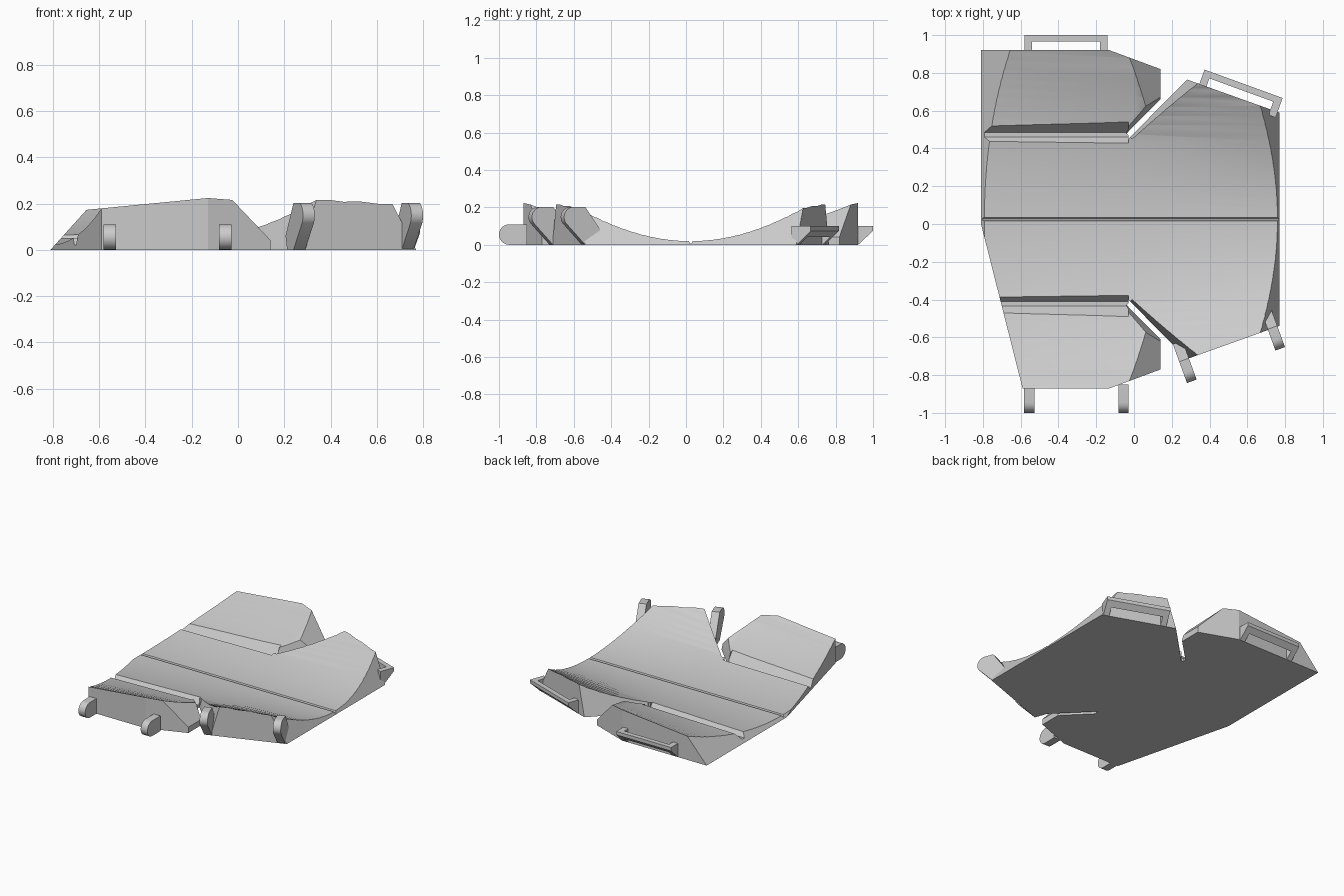
import bpy, bmesh, math
from mathutils import Matrix, Vector

if "Cube" in bpy.data.objects:
    bpy.data.objects.remove(bpy.data.objects["Cube"])

grey = bpy.data.materials.new("light_grey")
grey.use_nodes = True
grey.diffuse_color = (0.6, 0.6, 0.6, 1)
grey.node_tree.nodes["Principled BSDF"].inputs["Base Color"].default_value = (0.6, 0.6, 0.6, 1)

AXIS = 0.025  # y of the symmetry line


def to_object(name, bm, matrix=None):
    if matrix:
        bm.transform(matrix)
    bmesh.ops.recalc_face_normals(bm, faces=bm.faces)
    mesh = bpy.data.meshes.new(name)
    bm.to_mesh(mesh)
    bm.free()
    mesh.materials.append(grey)
    obj = bpy.data.objects.new(name, mesh)
    bpy.context.collection.objects.link(obj)
    return obj


def extrude(points, vector):
    bm = bmesh.new()
    face = bm.faces.new([bm.verts.new(p) for p in points])
    result = bmesh.ops.extrude_face_region(bm, geom=[face], use_keep_orig=True)
    moved = [v for v in result["geom"] if isinstance(v, bmesh.types.BMVert)]
    bmesh.ops.translate(bm, vec=vector, verts=moved)
    return bm


def bar(name, profile, x0, x1, matrix=None):
    """Profile of (y, z) points swept along local x."""
    return to_object(name, extrude([(x0, y, z) for y, z in profile], (x1 - x0, 0, 0)), matrix)


def cut(obj, cutters):
    bpy.ops.object.select_all(action="DESELECT")
    obj.select_set(True)
    bpy.context.view_layer.objects.active = obj
    for cutter in cutters:
        mod = obj.modifiers.new("cut", "BOOLEAN")
        mod.operation = "DIFFERENCE"
        mod.solver = "EXACT"
        mod.object = cutter
        bpy.ops.object.modifier_apply(modifier=mod.name)


def smooth(obj, angle=20):
    bpy.ops.object.select_all(action="DESELECT")
    obj.select_set(True)
    bpy.context.view_layer.objects.active = obj
    bpy.ops.object.shade_smooth_by_angle(angle=math.radians(angle))


def plate(name, outline, planes):
    """Thick slab with sloping sides trimmed by planes."""
    bm = extrude([(x, y, 0) for x, y in outline], (0, 0, 0.4))
    for co, no in planes:
        bmesh.ops.bisect_plane(bm, geom=bm.verts[:] + bm.edges[:] + bm.faces[:],
                               plane_co=co, plane_no=Vector(no).normalized(), clear_outer=True)
        bmesh.ops.holes_fill(bm, edges=[e for e in bm.edges if e.is_boundary])
    return to_object(name, bm)


def mirrored(points, side):
    return [(x, AXIS + side * v) for x, v in points]


# Dished top: a trough whose curvature tightens towards +x
def dish_cutter():
    bm = bmesh.new()
    rings = []
    for x, k in ((-1, 0.15), (0, 0.27), (1, 0.6)):
        ring = []
        for i in range(45):
            v = -1.1 + 2.2 * i / 44
            ring.append(bm.verts.new((x, AXIS + v, 0.02 + k * v * v)))
        ring += [bm.verts.new((x, AXIS + y, 1)) for y in (1.1, -1.1)]
        rings.append(ring)
    for a, b in zip(rings, rings[1:]):
        for i in range(len(a)):
            j = (i + 1) % len(a)
            bm.faces.new((a[i], a[j], b[j], b[i]))
    bm.faces.new(rings[0])
    bm.faces.new(rings[-1])
    bmesh.ops.triangulate(bm, faces=[f for f in bm.faces if len(f.verts) == 4])
    return to_object("dish_cutter", bm)


cutters = [dish_cutter()]

# Centre crease, long grooves and diagonal slots
cutters.append(bar("crease_cutter", [(0.02, 0.008), (0.03, 0.008), (0.044, 0.04), (0.006, 0.04)], -1, 1))
groove = [(0.435, 0.02), (0.46, 0.02), (0.68, 0.3), (0.225, 0.3)]
wedge = [(-0.009, -0.01), (0.009, -0.01), (0.088, 0.3), (-0.088, 0.3)]
for side in (1, -1):
    cutters.append(bar("groove_cutter", [(AXIS + side * v, z) for v, z in groove], -1, -0.03))
    turn = Matrix.Translation((-0.03, AXIS + side * 0.445, 0)) @ Matrix.Rotation(side * math.pi / 4, 4, "Z")
    cutters.append(bar("slot_cutter", wedge, 0, 0.6, turn))

# Plates
left_planes = [((-0.81, 0, 0), (-1, 0, 0.9)), ((-0.81, 0, 0), (-0.87, -0.22, 0))]
half = [(0.8, 0.554), (0.28, 0.74), (-0.03, 0.425), (-0.03, 0.44), (-0.85, 0.44)]
main_outline = mirrored(half, 1) + mirrored(half, -1)[::-1]
plates = [plate("main_plate", main_outline, left_planes + [((0.77, 0, 0), (1, 0, 0.52))])]
wing = [(-0.85, 0.44), (-0.03, 0.44), (-0.03, 0.465), (0.14, 0.635),
        (0.14, 0.795), (-0.13, 0.895), (-0.85, 0.895)]
for side, name in ((1, "back_wing"), (-1, "front_wing")):
    plates.append(plate(name, mirrored(wing, side), left_planes + [((0.18, 0, 0), (1, 0, 0.95))]))
for p in plates:
    cut(p, cutters)
    smooth(p)
for c in cutters:
    bpy.data.objects.remove(c)


# Hinge lugs with a round pierced end
def lug(name, x, y, degrees, centre, root, start, end):
    cy, cz = centre
    arc = []
    for i in range(13):
        a = math.radians(start + (end - start) * i / 12)
        arc.append((cy + 0.055 * math.cos(a), cz + 0.055 * math.sin(a)))
    place = Matrix.Translation((x, y, 0)) @ Matrix.Rotation(math.radians(degrees), 4, "Z")
    obj = bar(name, arc + root, -0.027, 0.027, place)
    circle = [(cy + 0.024 * math.cos(i * math.pi / 8), cz + 0.024 * math.sin(i * math.pi / 8))
              for i in range(16)]
    hole = bar("hole_cutter", circle, -0.1, 0.1, place)
    cut(obj, [hole])
    bpy.data.objects.remove(hole)
    smooth(obj, 30)


for x in (-0.555, -0.055):
    lug("straight_lug", x, -0.87, 180, (0.075, 0.055), [(-0.02, 0), (-0.02, 0.11)], 90, -90)
for x, y in ((0.265, -0.72), (0.733, -0.548)):
    lug("raised_lug", x, y, 200, (0.065, 0.148), [(0, 0), (-0.08, 0), (-0.1, 0.06), (0, 0.203)], 90, -35)


# Strap loops on the back edges
def strap_loop(name, x, y, degrees):
    place = Matrix.Translation((x, y, 0)) @ Matrix.Rotation(math.radians(degrees), 4, "Z")
    rail = [(0.045, 0.042), (0.08, 0.075), (0.08, 0.1), (0.045, 0.1)]
    arm = [(-0.03, 0), (0, 0), (0.045, 0.042), (0.045, 0.1), (-0.03, 0.1)]
    bar(name + "_rail", rail, -0.22, 0.22, place)
    for x0 in (-0.22, 0.18):
        bar(name + "_arm", arm, x0, x0 + 0.04, place)


strap_loop("wing_loop", -0.36, 0.92, 0)
strap_loop("main_loop", 0.553, 0.667, -20)
